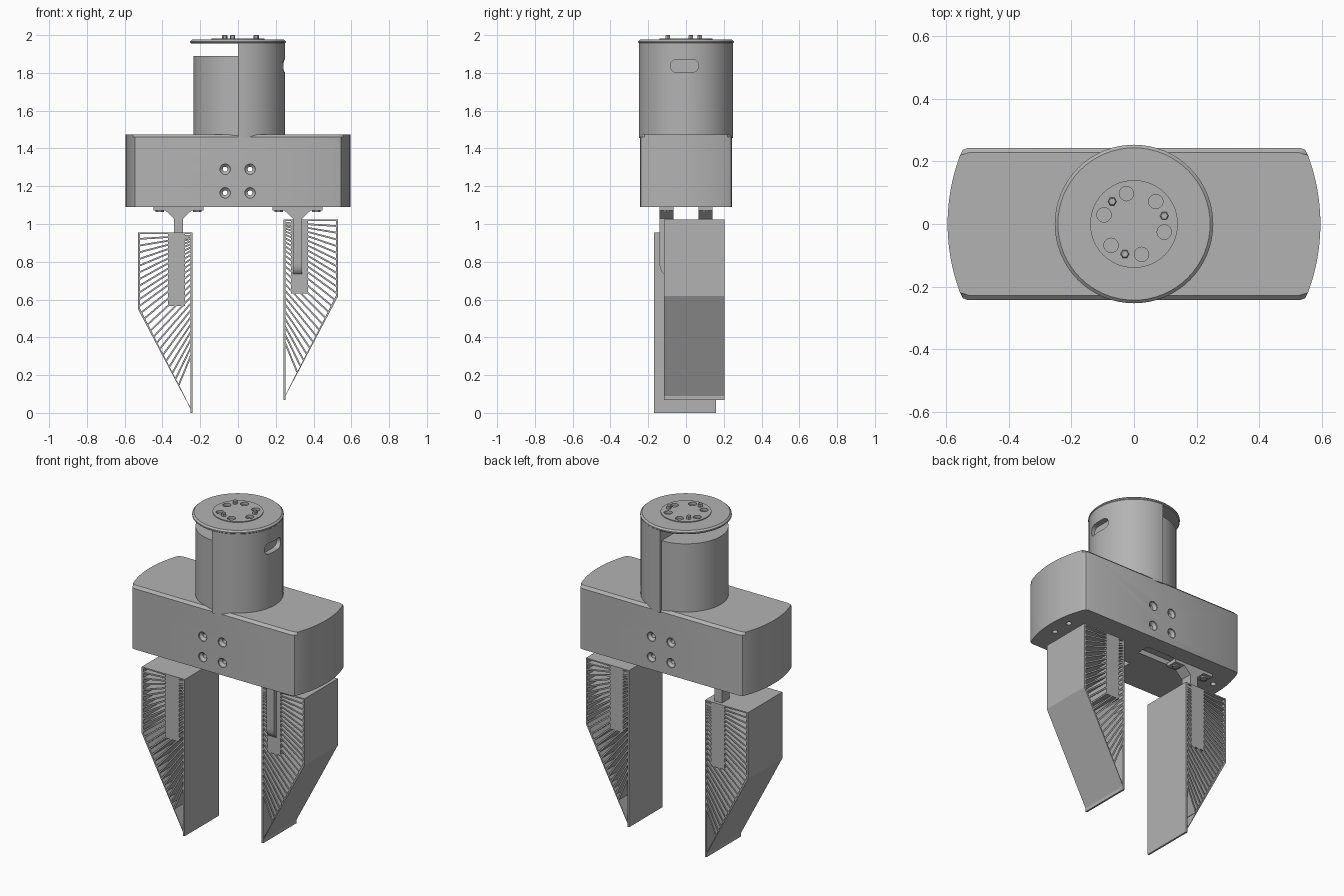
import bpy, bmesh
from math import sin, cos, pi, radians, hypot
from mathutils import Vector

cube = bpy.data.objects.get("Cube")
if cube:
    bpy.data.objects.remove(cube, do_unlink=True)

grey = bpy.data.materials.new("matte grey")
grey.use_nodes = True
grey.diffuse_color = (0.45, 0.45, 0.45, 1)
grey.node_tree.nodes["Principled BSDF"].inputs["Base Color"].default_value = (0.45, 0.45, 0.45, 1)

PLACE = {
    "x": lambda u, v, w: (w, u, v),
    "y": lambda u, v, w: (u, w, v),
    "z": lambda u, v, w: (u, v, w),
}


def add_prism(bm, pts, a, b, axis):
    """Extrude a flat outline along an axis from a to b."""
    low = [bm.verts.new(PLACE[axis](u, v, a)) for u, v in pts]
    high = [bm.verts.new(PLACE[axis](u, v, b)) for u, v in pts]
    bm.faces.new(low)
    bm.faces.new(high)
    for i in range(len(pts)):
        j = (i + 1) % len(pts)
        bm.faces.new((low[i], low[j], high[j], high[i]))


def add_lathe(bm, profile, axis, cu, cv, n=32):
    """Capped stack of rings; profile is (radius, height) pairs."""
    rings = [[bm.verts.new(PLACE[axis](cu + r * cos(2 * pi * k / n), cv + r * sin(2 * pi * k / n), h))
              for k in range(n)] for r, h in profile]
    bm.faces.new(rings[0])
    bm.faces.new(rings[-1])
    for lo, hi in zip(rings, rings[1:]):
        for k in range(n):
            m = (k + 1) % n
            bm.faces.new((lo[k], lo[m], hi[m], hi[k]))


def box_pts(u0, u1, v0, v1):
    return [(u0, v0), (u1, v0), (u1, v1), (u0, v1)]


def finish(name, bm):
    bmesh.ops.recalc_face_normals(bm, faces=bm.faces[:])
    mesh = bpy.data.meshes.new(name)
    bm.to_mesh(mesh)
    bm.free()
    obj = bpy.data.objects.new(name, mesh)
    bpy.context.collection.objects.link(obj)
    mesh.materials.append(grey)
    return obj


def activate(obj):
    bpy.ops.object.select_all(action="DESELECT")
    obj.select_set(True)
    bpy.context.view_layer.objects.active = obj


def smooth(obj):
    activate(obj)
    bpy.ops.object.shade_smooth_by_angle(angle=radians(30))


def cut(obj, cutter_bm):
    cutter = finish("cutter", cutter_bm)
    cutter.hide_render = True
    mod = obj.modifiers.new("cut", "BOOLEAN")
    mod.operation = "DIFFERENCE"
    mod.solver = "EXACT"
    mod.object = cutter
    activate(obj)
    bpy.ops.object.modifier_apply(modifier="cut")
    bpy.data.objects.remove(cutter, do_unlink=True)


# Gripper housing: bowed ends, rounded corners, bevelled top rim
R = 0.625
end = [(0.595 - R + (R * R - y * y) ** 0.5, y) for y in [0.22 * k / 8 for k in range(-8, 9)]]
end = [(0.53, -0.243), (0.546, -0.237)] + end + [(0.546, 0.237), (0.53, 0.243)]
bm = bmesh.new()
add_prism(bm, end + [(-x, -y) for x, y in end], 1.09, 1.475, "z")
rim = [e for e in bm.edges if all(v.co.z > 1.47 for v in e.verts)]
bmesh.ops.bevel(bm, geom=rim, offset=0.015, segments=1, affect="EDGES")
housing = finish("housing", bm)

# Countersunk screw holes, rail slots and small holes underneath
bm = bmesh.new()
for x in (-0.068, 0.064):
    for z in (1.165, 1.29):
        half = [(0.028, 0.3), (0.028, 0.236), (0.013, 0.222)]
        add_lathe(bm, [(r, -h) for r, h in half] + half[::-1], "y", x, z, 20)
for s in (-1, 1):
    add_prism(bm, box_pts(*sorted((-s * 0.02, s * 0.42)), *sorted((-s * 0.06, -s * 0.14))), 1.0, 1.12, "z")
    for y in (-0.06, 0.06):
        add_lathe(bm, [(0.016, 1.0), (0.016, 1.11)], "z", s * 0.52, y, 16)
cut(housing, bm)
smooth(housing)


# Two halves of the round wrist; the recessed one is narrower and shorter
def half_round(name, side, radius, top):
    bm = bmesh.new()
    arc = [(side * radius * sin(pi * k / 32), radius * cos(pi * k / 32)) for k in range(33)]
    add_prism(bm, arc, 1.455, top, "z")
    return finish(name, bm)


smooth(half_round("wrist_cover", -1, 0.235, 1.89))
shell = half_round("wrist_shell", 1, 0.25, 1.96)
bm = bmesh.new()
slot = [(-0.008 + sy * 0.045 + 0.03 * cos(a), 1.837 + 0.033 * sin(a))
        for sy, start in ((1, -pi / 2), (-1, pi / 2))
        for a in [start + pi * k / 8 for k in range(9)]]
add_prism(bm, slot, 0.215, 0.3, "x")
cut(shell, bm)
smooth(shell)

# Flange cap with raised centre, sockets and pins
bm = bmesh.new()
add_lathe(bm, [(0.248, 1.955), (0.253, 1.96), (0.253, 1.967), (0.243, 1.976),
               (0.14, 1.976), (0.14, 1.981)], "z", 0, 0, 64)
cap = finish("flange_cap", bm)
bm = bmesh.new()
for a in (12, 46, 104, 163, 223, 284, 345):
    if a != 12:
        add_lathe(bm, [(0.023, 1.965), (0.023, 2.1)], "z", 0.1 * cos(radians(a)), 0.1 * sin(radians(a)), 20)
cut(cap, bm)
smooth(cap)
bm = bmesh.new()
for a in (15, 134, 253):
    add_lathe(bm, [(0.014, 1.97), (0.014, 1.997), (0.011, 2.0)], "z",
              0.1 * cos(radians(a)), 0.1 * sin(radians(a)), 6)
finish("contact_pins", bm)


# Flexible ribbed finger: thin frame, fan of ribs, solid core
def finger(name, s, lift, y0, y1):
    bm = bmesh.new()
    top, knee, wide, wall = 0.955, 0.55, 0.29, 0.011

    def shape(pts):
        add_prism(bm, [(s * (0.24 + min(max(u, 0), wide)), v + lift) for u, v in pts], y0, y1, "y")

    def bar(p, q, near, far):
        p, q = Vector(p), Vector(q)
        d = (q - p).normalized()
        n = Vector((-d.y, d.x))
        shape([p + n * near, q + n * near, q + n * far, p + n * far])

    bar((0, top), (0, 0), 0, wall)
    bar((0, 0), (wide, knee), 0, wall)
    bar((wide, knee), (wide, top), 0, wall)
    bar((wide, top), (0, top), 0, wall * 0.7)
    shape(box_pts(0.04, 0.13, 0.565, top))
    slope = hypot(wide, knee)
    count = 24
    for i in range(count):
        t = (i + 0.5) / count
        run = 0.02 + 0.86 * t
        f = max(0, (run - (top - knee)) / slope)
        outer = (wide * (1 - f) - 0.004, max(top - run, knee) - knee * f + 0.004)
        inner = (0.004, 0.94 - 0.645 * t ** 1.6)
        bar(inner, outer, -0.0045, 0.0045)
    finish(name, bm)


finger("right_finger", -1, 0, -0.17, 0.16)
finger("left_finger", 1, 0.068, -0.117, 0.205)


# Finger mounts: sliding plate, gusset, stem with rounded toe, two hex screws
def mount(name, s):
    cx, face = s * 0.315, -s
    ys = sorted((face * 0.066, face * 0.14))
    bm = bmesh.new()
    add_prism(bm, box_pts(cx - 0.133, cx + 0.133, *ys), 1.072, 1.094, "z")
    gusset = [(-0.07, 1.072), (0.07, 1.072), (0.025, 1.03), (-0.025, 1.03)]
    add_prism(bm, [(cx + u, v) for u, v in gusset], *ys, "y")
    toe = [(0.14 - 0.04 * (1 - cos(a)), 0.79 - 0.06 * sin(a)) for a in [pi / 2 * k / 6 for k in range(7)]]
    side = [(0.066, 1.04), (0.14, 1.04)] + toe + [(0.066, 0.73)]
    add_prism(bm, [(face * u, v) for u, v in side], cx - 0.025, cx + 0.025, "x")
    for d in (-0.1, 0.1):
        add_lathe(bm, [(0.022, 1.064), (0.022, 1.075)], "z", cx + d, face * 0.103, 6)
    smooth(finish(name, bm))


mount("right_finger_mount", -1)
mount("left_finger_mount", 1)
